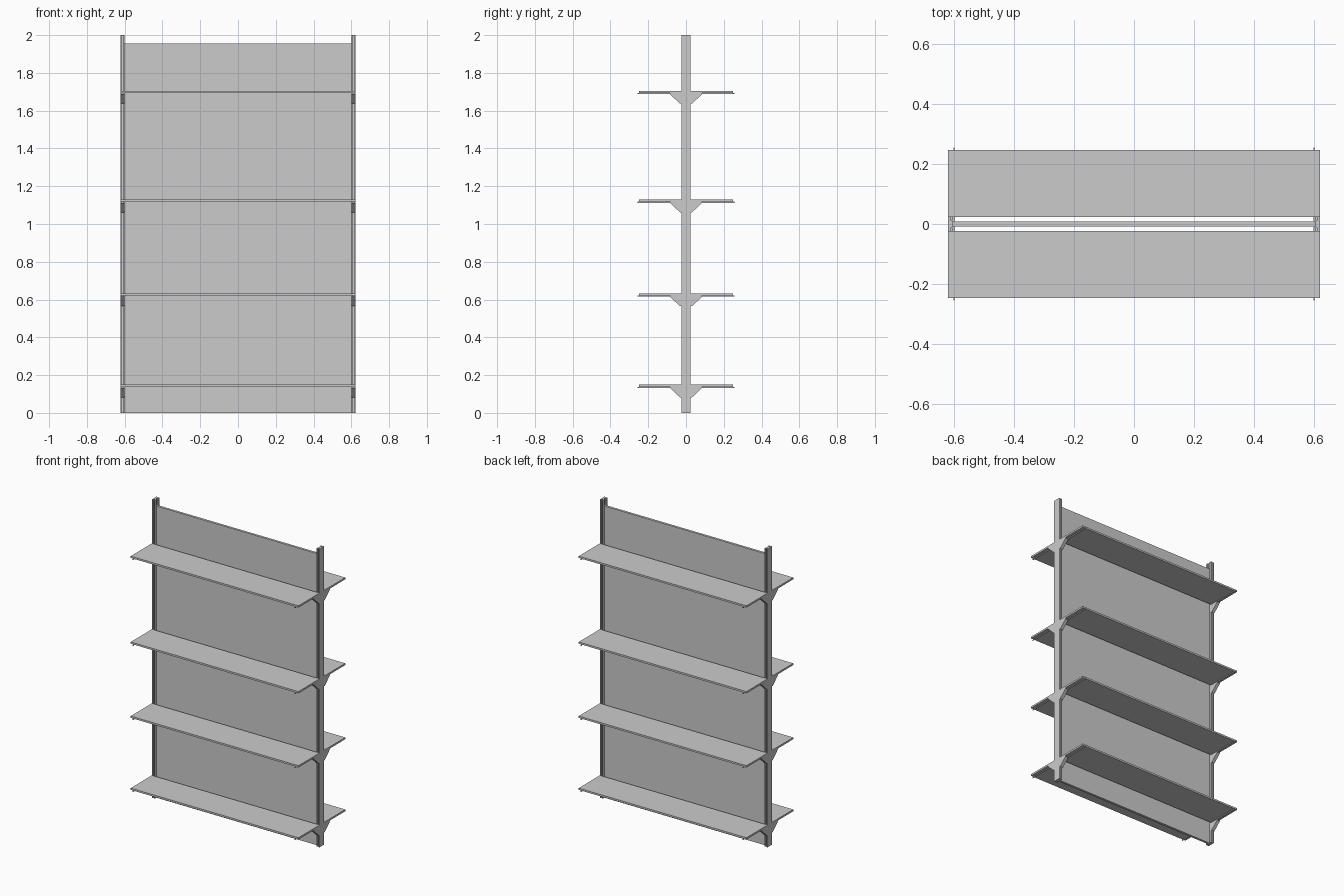
import bpy, bmesh

if "Cube" in bpy.data.objects:
    bpy.data.objects.remove(bpy.data.objects["Cube"])

def prism(name, pts, depth, place):
    """Extrude a closed 2D outline; place(a, b, t) maps it into space."""
    bm = bmesh.new()
    lo = [bm.verts.new(place(a, b, depth[0])) for a, b in pts]
    hi = [bm.verts.new(place(a, b, depth[1])) for a, b in pts]
    bm.faces.new(lo)
    bm.faces.new(hi)
    n = len(pts)
    for i in range(n):
        j = (i + 1) % n
        bm.faces.new((lo[i], lo[j], hi[j], hi[i]))
    bmesh.ops.recalc_face_normals(bm, faces=bm.faces[:])
    me = bpy.data.meshes.new(name)
    bm.to_mesh(me)
    bm.free()
    ob = bpy.data.objects.new(name, me)
    bpy.context.collection.objects.link(ob)
    return ob

def box(name, x, y, z):
    return prism(name, [(x[0], y[0]), (x[1], y[0]), (x[1], y[1]), (x[0], y[1])],
                 z, lambda a, b, t: (a, b, t))

# Back panel shared by both sides
box("centre_panel", (-0.606, 0.606), (-0.008, 0.008), (0, 1.955))

# Slotted uprights: grooves front and back, and one for the panel
half = [(0.600, 0.008), (0.600, 0.025), (0.607, 0.025), (0.607, 0.014),
        (0.614, 0.014), (0.614, 0.025), (0.622, 0.025)]
outline = ([(0.606, 0.008)] + half + [(a, -b) for a, b in reversed(half)]
           + [(0.606, -0.008)])
for sx, side in ((1, "right"), (-1, "left")):
    prism(f"upright_{side}", outline, (0, 2), lambda a, b, t: (sx * a, b, t))

# Shelves on both faces, each carried by a pair of folded brackets
for level, top in enumerate((0.15, 0.633, 1.13, 1.705), 1):
    for sy, face in ((-1, "front"), (1, "back")):
        box(f"shelf_{face}_{level}", (-0.622, 0.622),
            sorted((sy * 0.024, sy * 0.248)), (top - 0.012, top))
        u = top - 0.012
        plate = [(0.025, u), (0.256, u), (0.256, u - 0.006), (0.085, u - 0.006),
                 (0.032, u - 0.056), (0.025, u - 0.056)]
        web = [(0.085, u - 0.006), (0.032, u - 0.056), (0.032, u - 0.052),
               (0.081, u - 0.006)]
        gusset = [(0.025, u), (0.085, u), (0.085, u - 0.006),
                  (0.032, u - 0.056), (0.025, u - 0.056)]
        for sx, side in ((1, "right"), (-1, "left")):
            tag = f"{face}_{side}_{level}"
            put = lambda a, b, t: (sx * t, sy * a, b)
            prism(f"bracket_arm_{tag}", plate, (0.600, 0.603), put)
            prism(f"bracket_cheek_{tag}", gusset, (0.619, 0.622), put)
            prism(f"bracket_web_{tag}", web, (0.603, 0.619), put)
            # Bolts tying the bracket into the upright groove
            for dz in (0.018, 0.042):
                box(f"bracket_bolt_{tag}", sorted((sx * 0.607, sx * 0.614)),
                    sorted((sy * 0.014, sy * 0.032)),
                    (u - dz - 0.004, u - dz + 0.004))
